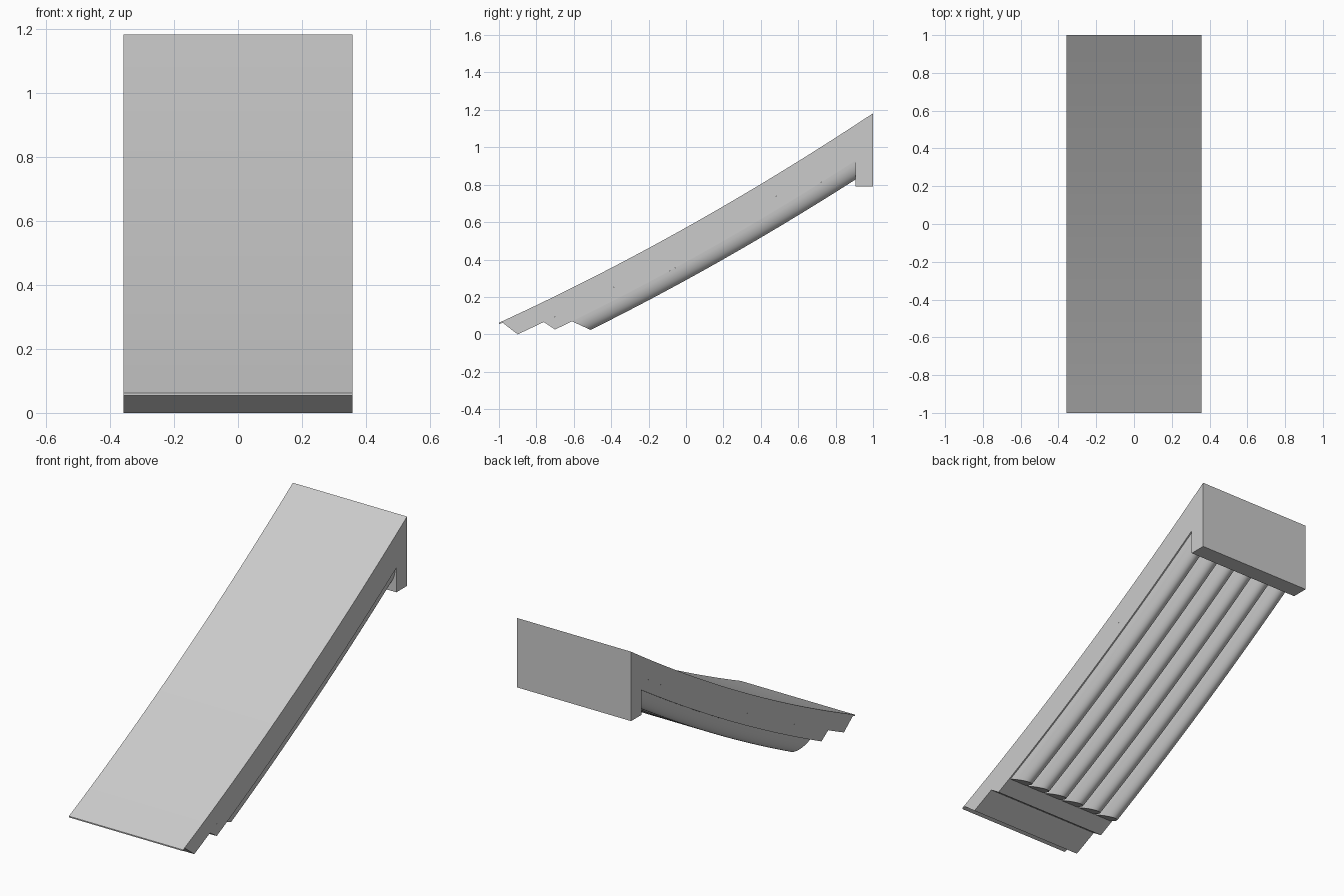
import bpy
import bmesh
import math

if "Cube" in bpy.data.objects:
    bpy.data.objects.remove(bpy.data.objects["Cube"])

HALF = 0.357          # half width of the ramp
DECK, BASE, RIB = 0.098, 0.16, 0.245   # depths below the walking surface
STEPS = 32

grey = bpy.data.materials.new("plain grey")
grey.use_nodes = True
grey.diffuse_color = (0.6, 0.6, 0.6, 1)
grey.node_tree.nodes["Principled BSDF"].inputs["Base Color"].default_value = (0.6, 0.6, 0.6, 1)


def height(y, depth=0.0):
    """Height of the curved slope, lowered by a thickness square to it."""
    slope = 0.56 + 0.102 * y
    return 0.571 + 0.56 * y + 0.051 * y * y - depth * math.hypot(1, slope)


def curve(y0, y1, depth):
    ys = [y0 + (y1 - y0) * i / STEPS for i in range(STEPS + 1)]
    return [(y, height(y, depth)) for y in ys]


def finish(bm, name):
    bmesh.ops.recalc_face_normals(bm, faces=bm.faces)
    mesh = bpy.data.meshes.new(name)
    bm.to_mesh(mesh)
    bm.free()
    mesh.materials.append(grey)
    obj = bpy.data.objects.new(name, mesh)
    bpy.context.collection.objects.link(obj)
    bpy.ops.object.select_all(action="DESELECT")
    obj.select_set(True)
    bpy.context.view_layer.objects.active = obj
    bpy.ops.object.shade_smooth_by_angle(angle=math.radians(30))
    return obj


def band(name, upper, lower, nose=()):
    """Layer between two curves of equal length, as wide as the ramp."""
    bm = bmesh.new()
    profile = upper + lower[::-1] + list(nose)
    sides = [[bm.verts.new((x, y, z)) for y, z in profile] for x in (-HALF, HALF)]
    for side in sides:
        bm.faces.new(side)
    for i in range(len(profile)):
        j = (i + 1) % len(profile)
        bm.faces.new((sides[0][i], sides[0][j], sides[1][j], sides[1][i]))
    return finish(bm, name)


# Curved walking deck with a bevelled lip at its foot
band("deck", curve(-1, 1, 0), curve(-0.9, 1, DECK), [(-0.98, 0.062), (-1, 0.055)])

# Second layer, stepped back under the deck
band("under_layer", curve(-0.76, 0.95, DECK), curve(-0.7, 0.95, BASE))

# Upright end block at the top of the slope
band("end_block", [(0.905, height(0.905, DECK)), (1, height(1, DECK))],
     [(0.905, 0.79), (1, 0.79)])

# Rounded ribs along the underside, cut back at the foot
COUNT, ARC = 6, 16
pitch = 2 * HALF / COUNT
for n in range(COUNT):
    centre = -HALF + pitch * (n + 0.5)
    bm = bmesh.new()
    rings = []
    for i in range(STEPS + 1):
        ring = []
        for k in range(ARC + 1):
            a = math.pi * k / ARC
            y0 = -0.61 + 0.1 * math.sin(a)
            y = y0 + (0.92 - y0) * i / STEPS
            z = height(y, BASE + (RIB - BASE) * math.sin(a))
            ring.append(bm.verts.new((centre - 0.052 * math.cos(a), y, z)))
        rings.append(ring)
    for r, s in zip(rings, rings[1:]):
        for k in range(ARC + 1):
            m = (k + 1) % (ARC + 1)
            bm.faces.new((r[k], r[m], s[m], s[k]))
    bm.faces.new(rings[0])
    bm.faces.new(rings[-1])
    finish(bm, f"rib_{n + 1}")
